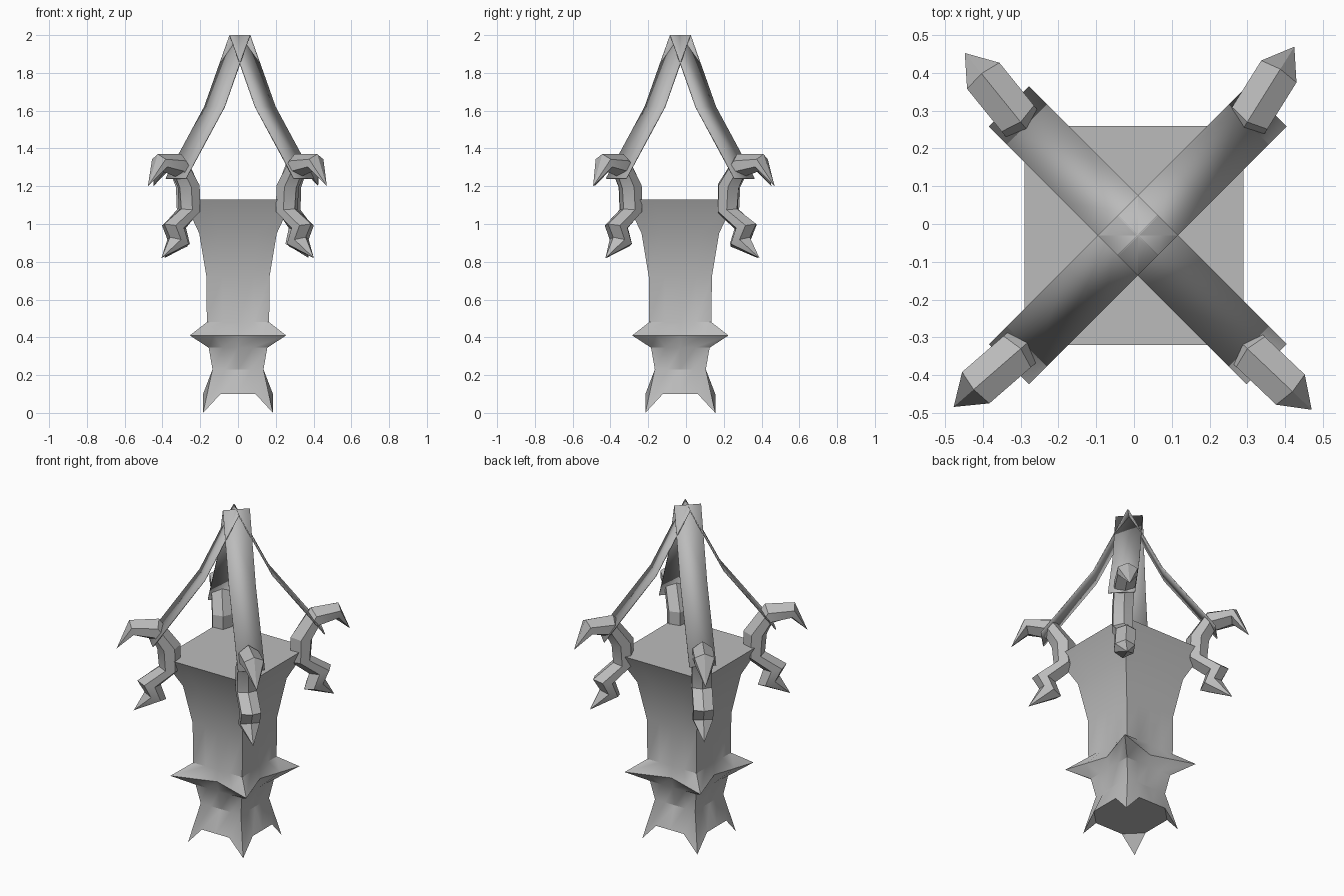
import bpy, math
from mathutils import Vector, Matrix

cube = bpy.data.objects.get("Cube")
if cube:
    bpy.data.objects.remove(cube, do_unlink=True)

CENTRE_Y = -0.03

metal = bpy.data.materials.new("plain_grey")
metal.use_nodes = True
metal.diffuse_color = (0.5, 0.5, 0.5, 1)
bsdf = metal.node_tree.nodes["Principled BSDF"]
bsdf.inputs["Base Color"].default_value = (0.5, 0.5, 0.5, 1)
bsdf.inputs["Roughness"].default_value = 0.7


def make_object(name, verts, faces):
    mesh = bpy.data.meshes.new(name)
    mesh.from_pydata(verts, [], faces)
    mesh.materials.append(metal)
    mesh.validate()
    obj = bpy.data.objects.new(name, mesh)
    bpy.context.collection.objects.link(obj)
    bpy.ops.object.select_all(action='DESELECT')
    obj.select_set(True)
    bpy.context.view_layer.objects.active = obj
    # Consistent outward normals
    bpy.ops.object.mode_set(mode='EDIT')
    bpy.ops.mesh.select_all(action='SELECT')
    bpy.ops.mesh.normals_make_consistent(inside=False)
    bpy.ops.object.mode_set(mode='OBJECT')
    bpy.ops.object.shade_smooth_by_angle(angle=math.radians(30))
    return obj


def bridge(rings, n):
    """Quads joining consecutive closed rings of n points."""
    return [(r * n + i, r * n + (i + 1) % n, (r + 1) * n + (i + 1) % n, (r + 1) * n + i)
            for r in range(rings - 1) for i in range(n)]


# Square body: (height, corner half width, mid-side half width)
LEVELS = [(0.1, 0.185, 0.185), (0.23, 0.135, 0.135), (0.345, 0.155, 0.155),
          (0.41, 0.255, 0.17), (0.48, 0.165, 0.165), (0.72, 0.167, 0.167),
          (0.95, 0.205, 0.205), (1.13, 0.29, 0.29)]
verts = []
for level, (z, corner, mid) in enumerate(LEVELS):
    for side in range(4):
        turn = Matrix.Rotation(side * math.pi / 2, 3, 'Z')
        for u in (-1, -0.5, 0, 0.5):
            out = corner * abs(u) + mid * (1 - abs(u))
            # The lowest ring drops to a pointed foot at each corner
            foot = level == 0 and u == -1
            p = turn @ Vector((u * corner, -out, 0 if foot else z))
            verts.append((p.x, p.y + CENTRE_Y, p.z))
faces = bridge(len(LEVELS), 16)
last = 16 * (len(LEVELS) - 1)
faces.append(tuple(range(last, last + 16)))
faces += [(c, (c - 1) % 16, c + 1) for c in range(0, 16, 4)]
faces.append(tuple(i for i in range(15, -1, -1) if i % 4))
make_object("body", verts, faces)

# Clawed bracket: ridge points on the inner and outer side (offset, height)
BRACKET = [((0.165, 1.37), (0.14, 1.28)), ((0.0, 1.37), (0.04, 1.25)),
           ((-0.12, 1.21), (0.01, 1.19)), ((-0.12, 1.06), (0.0, 1.08)),
           ((-0.01, 0.97), (0.12, 1.0)), ((-0.04, 0.88), (0.08, 0.93))]
UPPER_TIP, LOWER_TIP = (0.235, 1.2), (0.14, 0.82)
HALF_WIDTH = 0.055
SECTION = [(0, 0), (0.3, 1), (0.75, 1), (1, 0), (0.75, -1), (0.3, -1)]


def bracket(name, base, angle):
    points = []
    for inner, outer in BRACKET:
        a, b = Vector(inner), Vector(outer)
        for t, w in SECTION:
            d = a.lerp(b, t)
            points.append((d.x, w * HALF_WIDTH, d.y))
    points += [(UPPER_TIP[0], 0, UPPER_TIP[1]), (LOWER_TIP[0], 0, LOWER_TIP[1])]
    n, count = len(SECTION), len(BRACKET)
    quads = bridge(count, n)
    end, top, low = n * (count - 1), n * count, n * count + 1
    for i in range(n):
        j = (i + 1) % n
        quads += [(j, i, top), (end + i, end + j, low)]
    turn = Matrix.Rotation(math.radians(angle), 3, 'Z')
    make_object(name, [turn @ Vector(p) + Vector(base) for p in points], quads)


# Thin bent strap from the peak down to the bracket: (reach, height)
STRAP = [(0.0, 2.0), (0.19, 1.62), (0.48, 1.24)]


def strap(name, angle):
    turn = Matrix.Rotation(math.radians(angle), 3, 'Z')
    points = [turn @ Vector((d, w, z)) + Vector((0.01, CENTRE_Y, 0))
              for d, z in STRAP for w in (-0.075, 0.075)]
    quads = [(2 * i, 2 * i + 1, 2 * i + 3, 2 * i + 2) for i in range(len(STRAP) - 1)]
    obj = make_object(name, points, quads)
    plate = obj.modifiers.new("thickness", 'SOLIDIFY')
    plate.thickness = 0.006
    plate.offset = 0


# One strap and one bracket at each corner
ARMS = [("front_left", 1, -1, -43.5), ("front_right", -1, -1, 221),
        ("back_left", 1, 1, 58), ("back_right", -1, 1, 129)]
for label, sx, sy, heading in ARMS:
    bracket(label + "_bracket", (0.3 * sx, 0.3 * sy + CENTRE_Y, 0), heading)
    strap(label + "_strap", math.degrees(math.atan2(sy, sx)))
